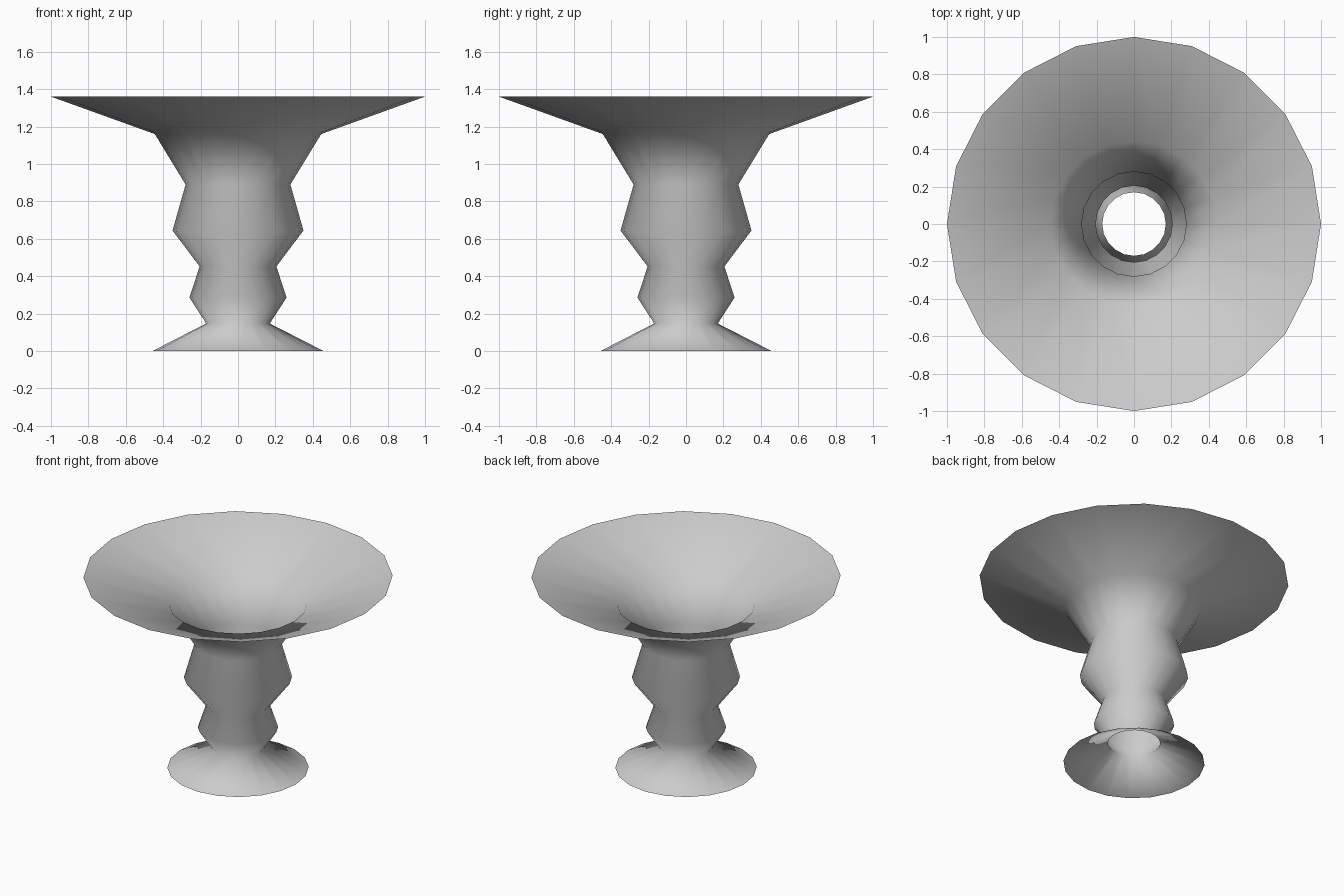
import bpy
import bmesh
from math import tau
from mathutils import Matrix, Vector

cube = bpy.data.objects.get("Cube")
if cube:
    bpy.data.objects.remove(cube, do_unlink=True)

SIDES = 20

# Plain grey
grey = bpy.data.materials.new("light_grey")
grey.use_nodes = True
colour = (0.6, 0.6, 0.6, 1)
grey.diffuse_color = colour
grey.node_tree.nodes["Principled BSDF"].inputs["Base Color"].default_value = colour

# Radius and height up the wall: foot, neck, small bulge, waist, large bulge, collar, flare, rim
profile = [(0.457, 0), (0.17, 0.147), (0.26, 0.286), (0.205, 0.452),
           (0.35, 0.644), (0.28, 0.89), (0.445, 1.16), (1, 1.36)]

# Open, thin-walled turned vase
bm = bmesh.new()
rings = []
for radius, height in profile:
    rings.append([bm.verts.new(Matrix.Rotation(tau * i / SIDES, 3, "Z") @ Vector((radius, 0, height)))
                  for i in range(SIDES)])
for low, high in zip(rings, rings[1:]):
    for i in range(SIDES):
        j = (i + 1) % SIDES
        face = bm.faces.new((low[i], low[j], high[j], high[i]))
        face.smooth = True

mesh = bpy.data.meshes.new("vase")
bm.to_mesh(mesh)
bm.free()
mesh.materials.append(grey)
vase = bpy.data.objects.new("vase", mesh)
bpy.context.collection.objects.link(vase)
